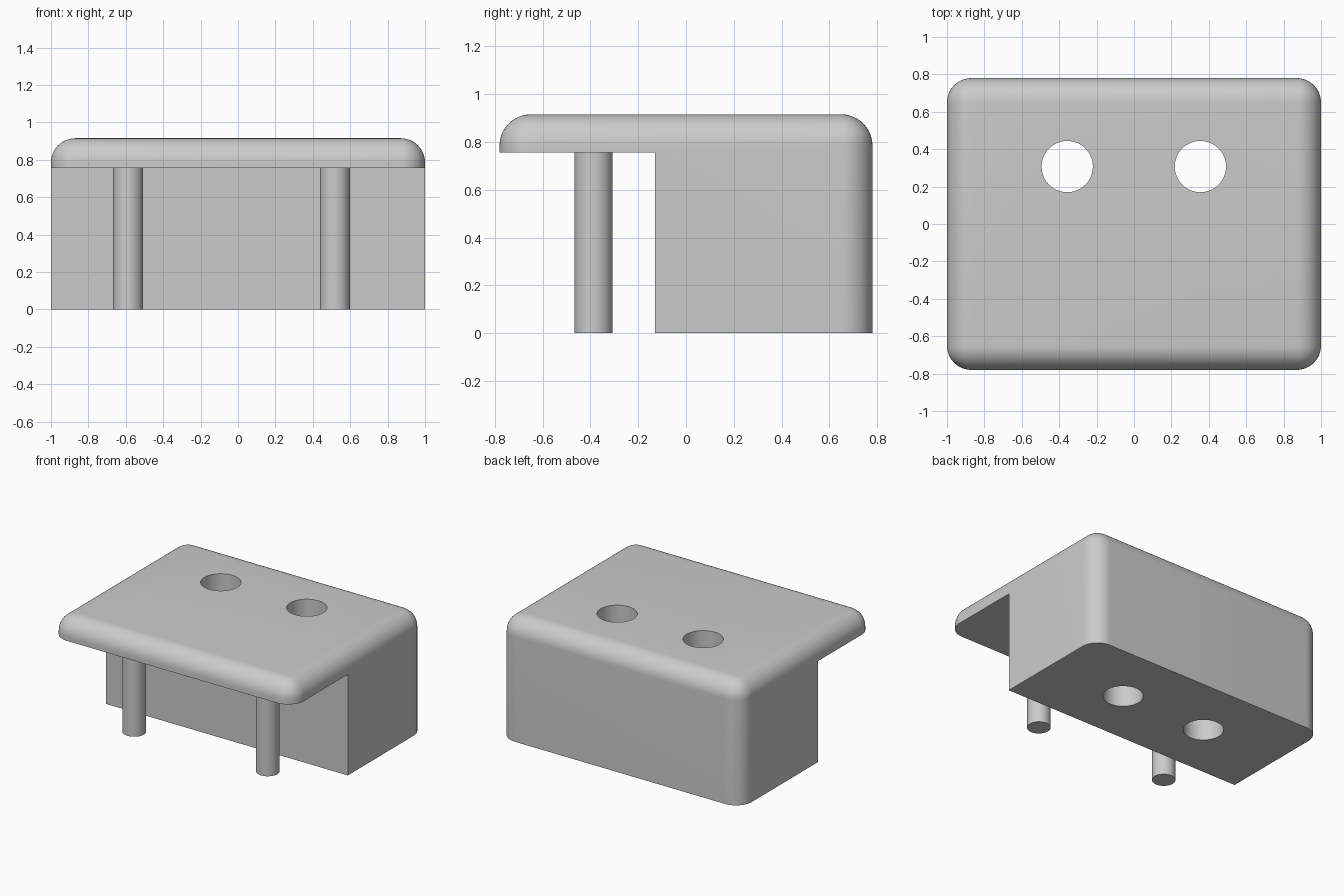
import bpy, bmesh
from mathutils import Matrix

cube = bpy.data.objects.get("Cube")
if cube:
    bpy.data.objects.remove(cube, do_unlink=True)

grey = bpy.data.materials.new("grey")
grey.use_nodes = True
grey.diffuse_color = (0.6, 0.6, 0.6, 1)
grey.node_tree.nodes["Principled BSDF"].inputs["Base Color"].default_value = (0.6, 0.6, 0.6, 1)

HALF_Y, TOP, LEDGE, STEP_Y, ROUND = 0.78, 0.915, 0.755, -0.13, 0.13


def add_object(name, bm):
    mesh = bpy.data.meshes.new(name)
    bm.to_mesh(mesh)
    bm.free()
    mesh.materials.append(grey)
    obj = bpy.data.objects.new(name, mesh)
    bpy.context.collection.objects.link(obj)
    return obj


def box(name, low, high, radius=0):
    bm = bmesh.new()
    bmesh.ops.create_cube(bm, size=1)
    for v in bm.verts:
        v.co = [h if c > 0 else l for c, l, h in zip(v.co, low, high)]
    if radius:
        # Round every edge except those around the base
        edges = [e for e in bm.edges if max(v.co.z for v in e.verts) > low[2]]
        bmesh.ops.bevel(bm, geom=edges, offset=radius, offset_type='OFFSET',
                        segments=12, profile=0.5, affect='EDGES', clamp_overlap=True)
    return add_object(name, bm)


def cylinder(name, x, y, radius, bottom, top):
    bm = bmesh.new()
    bmesh.ops.create_cone(bm, cap_ends=True, segments=64, radius1=radius, radius2=radius,
                          depth=top - bottom,
                          matrix=Matrix.Translation((x, y, (top + bottom) / 2)))
    return add_object(name, bm)


# Rounded block with an overhanging front and two through holes
body = box("body", (-1, -HALF_Y, 0), (1, HALF_Y, TOP), ROUND)
cutters = [box("overhang_cutter", (-2, -2, -1), (2, STEP_Y, LEDGE))]
for x in (-0.357, 0.355):
    cutters.append(cylinder("hole_cutter", x, 0.307, 0.137, -1, 2))
for cutter in cutters:
    cutter.hide_render = True
    mod = body.modifiers.new("cut", 'BOOLEAN')
    mod.operation, mod.solver, mod.object = 'DIFFERENCE', 'EXACT', cutter

# Bake the cuts and discard the cutters
bpy.context.view_layer.update()
baked = bpy.data.meshes.new_from_object(
    body.evaluated_get(bpy.context.evaluated_depsgraph_get()))
body.modifiers.clear()
body.data = baked
for cutter in cutters:
    bpy.data.objects.remove(cutter, do_unlink=True)

# Two front pins under the overhang
pins = [cylinder(name, x, -0.387, 0.08, 0, LEDGE)
        for name, x in (("right_pin", -0.588), ("left_pin", 0.518))]

# Smooth the rounded surfaces, keep hard edges sharp
bpy.ops.object.select_all(action='DESELECT')
for obj in [body] + pins:
    obj.select_set(True)
bpy.context.view_layer.objects.active = body
bpy.ops.object.shade_smooth_by_angle(angle=0.6)
